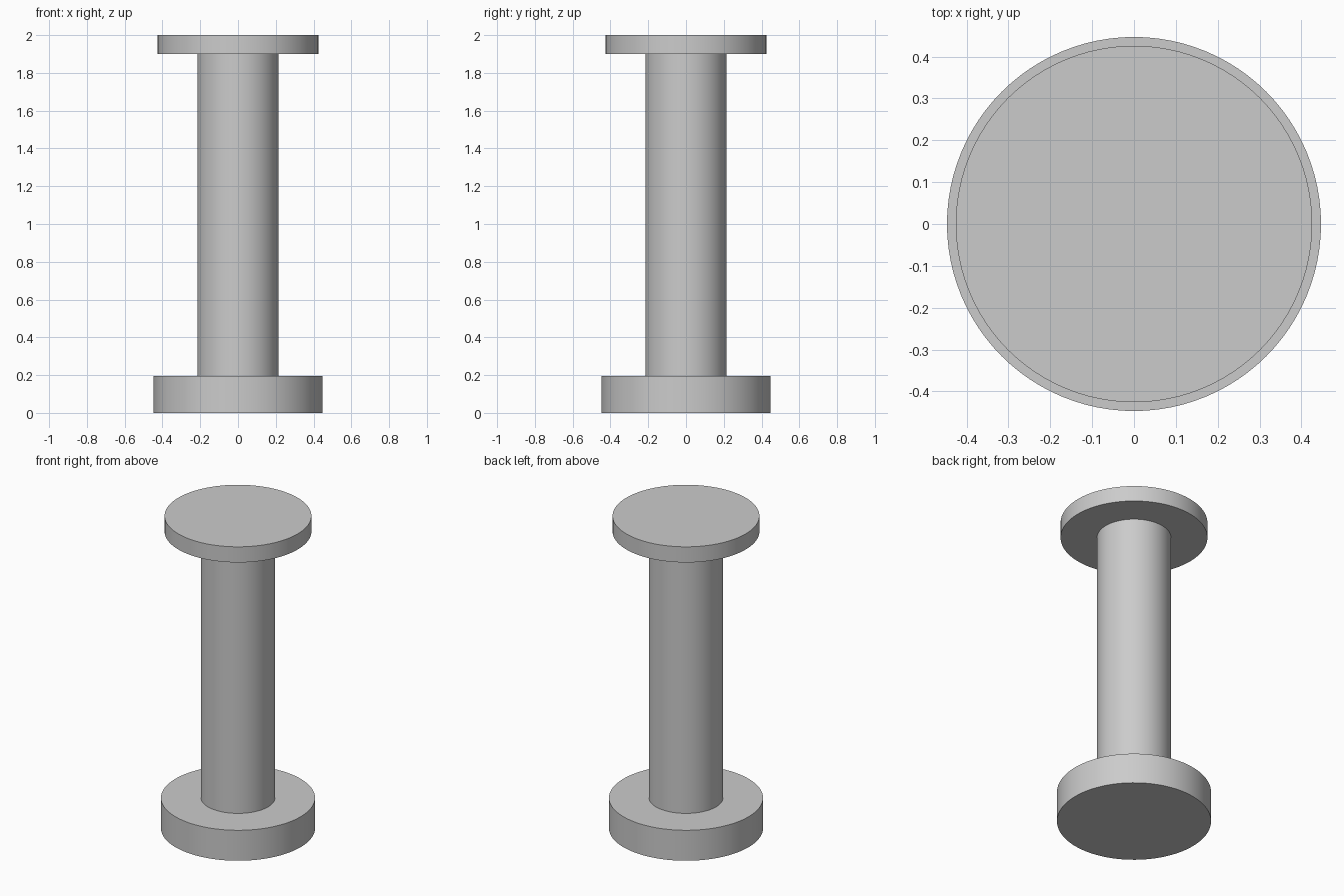
import bpy
import math

default_cube = bpy.data.objects.get("Cube")
if default_cube:
    bpy.data.objects.remove(default_cube, do_unlink=True)

# Single plain grey
grey = bpy.data.materials.new("plain_grey")
grey.use_nodes = True
colour = (0.6, 0.6, 0.6, 1.0)
grey.diffuse_color = colour
grey.node_tree.nodes["Principled BSDF"].inputs["Base Color"].default_value = colour


def disc(name, radius, bottom, top):
    """Upright smooth cylinder between two heights."""
    bpy.ops.mesh.primitive_cylinder_add(
        vertices=96, radius=radius, depth=top - bottom,
        location=(0, 0, (bottom + top) / 2))
    obj = bpy.context.object
    obj.name = name
    obj.data.materials.append(grey)
    bpy.ops.object.shade_smooth_by_angle(angle=math.radians(30))
    return obj


# Wide foot, slim shaft and thinner cap
disc("base", 0.447, 0.0, 0.195)
disc("shaft", 0.215, 0.195, 1.9)
disc("cap", 0.426, 1.9, 2.0)
